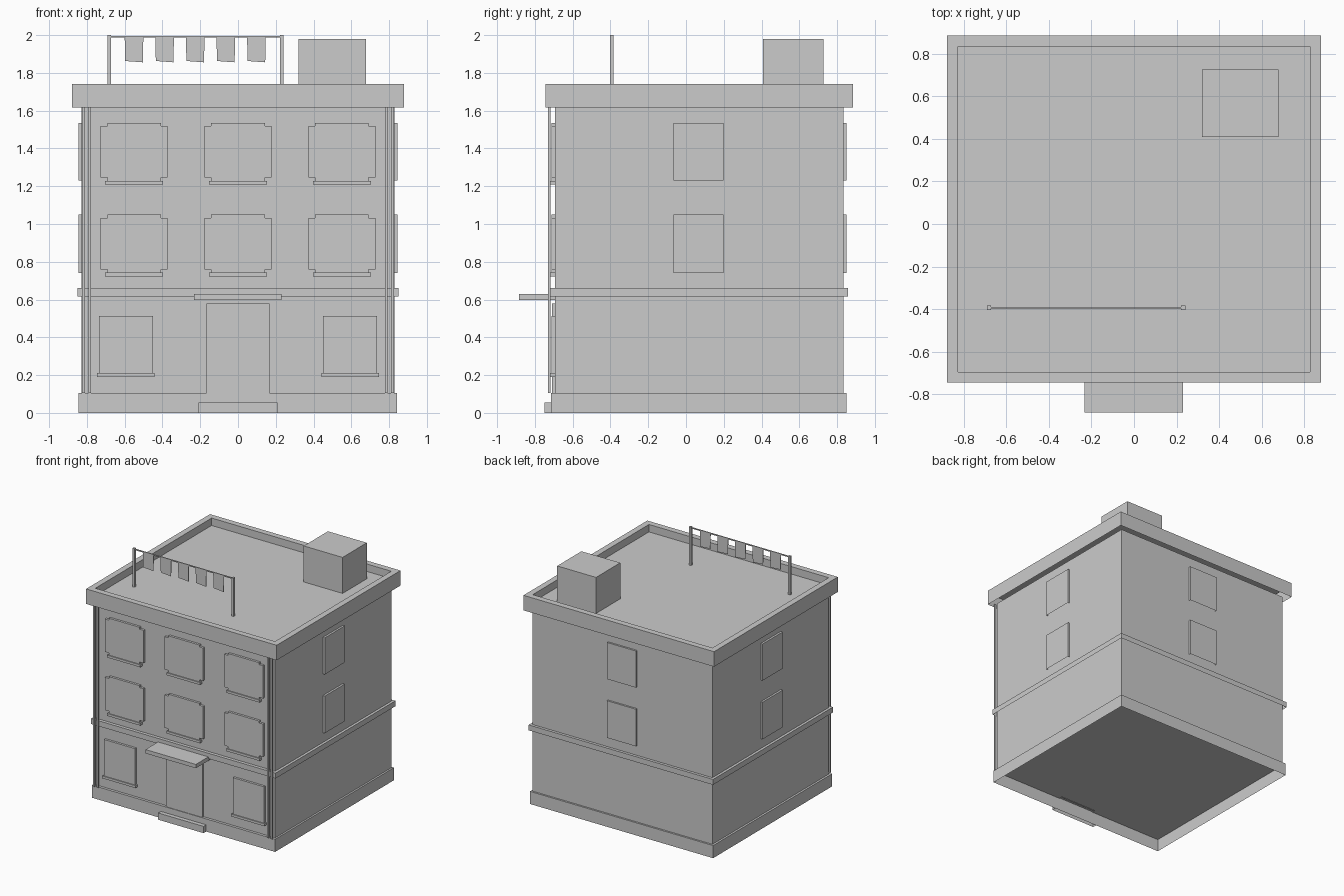
import bpy, bmesh, math

if "Cube" in bpy.data.objects:
    bpy.data.objects.remove(bpy.data.objects["Cube"])

grey = bpy.data.materials.new("plain_grey")
grey.diffuse_color = (0.6, 0.6, 0.6, 1)
grey.use_nodes = True
grey.node_tree.nodes["Principled BSDF"].inputs["Base Color"].default_value = grey.diffuse_color

FRONT, BACK, SIDE, ROOF = -0.693, 0.835, 0.828, 1.68


def finish(name, bm):
    me = bpy.data.meshes.new(name)
    bm.to_mesh(me)
    bm.free()
    me.materials.append(grey)
    ob = bpy.data.objects.new(name, me)
    bpy.context.collection.objects.link(ob)
    return ob


def box(name, x0, x1, y0, y1, z0, z1, bottom=False):
    """Box between limits; open underneath unless bottom is set."""
    bm = bmesh.new()
    bmesh.ops.create_cube(bm, size=1)
    for v in bm.verts:
        v.co = (x1 if v.co.x > 0 else x0, y1 if v.co.y > 0 else y0, z1 if v.co.z > 0 else z0)
    bm.normal_update()
    if not bottom:
        low = min(bm.faces, key=lambda f: f.calc_center_median().z)
        bmesh.ops.delete(bm, geom=[low], context='FACES')
    return finish(name, bm)


def plate(name, pts, y0, y1):
    """Extrude an x-z outline from y0 to y1."""
    bm = bmesh.new()
    f = bm.faces.new([bm.verts.new((x, y0, z)) for x, z in pts])
    r = bmesh.ops.extrude_face_region(bm, geom=[f])
    for v in r["geom"]:
        if isinstance(v, bmesh.types.BMVert):
            v.co.y = y1
    bmesh.ops.recalc_face_normals(bm, faces=bm.faces)
    return finish(name, bm)


# main masses
box("walls", -SIDE, SIDE, FRONT, BACK, 0.105, 1.62)
box("plinth", -0.845, 0.843, -0.715, 0.85, 0, 0.105)
box("belt_course", -0.85, 0.85, -0.72, 0.858, 0.615, 0.66)

# open-bottomed roof with a sunken deck inside the parapet
roof = box("roof_parapet", -0.878, 0.878, -0.745, 0.885, 1.617, 1.742)
bm = bmesh.new()
bm.from_mesh(roof.data)
top = max(bm.faces, key=lambda f: f.calc_center_median().z)
bmesh.ops.inset_region(bm, faces=[top], thickness=0.05, use_even_offset=True)
deck = bmesh.ops.extrude_face_region(bm, geom=[top])
for v in deck["geom"]:
    if isinstance(v, bmesh.types.BMVert):
        v.co.z = ROOF
bmesh.ops.delete(bm, geom=[top], context='FACES')
bm.to_mesh(roof.data)
bm.free()

# rooftop hut
box("roof_hut", 0.32, 0.678, 0.408, 0.727, ROOF, 1.98)

# washing line
for x in (-0.682, 0.232):
    box("line_post", x - 0.01, x + 0.01, -0.403, -0.383, ROOF, 2.0)
box("washing_line", -0.682, 0.232, -0.397, -0.389, 1.987, 1.996, True)
for i in range(5):
    x = -0.6 + i * 0.162
    plate("cloth", [(x, 1.99), (x + 0.099, 1.99), (x + 0.096, 1.856), (x + 0.003, 1.863)], -0.395, -0.391)

# door, canopy and step
box("door", -0.168, 0.168, -0.71, FRONT + 0.01, 0.1, 0.578)
box("canopy", -0.233, 0.231, -0.885, FRONT + 0.01, 0.598, 0.63)
box("step", -0.21, 0.208, -0.75, -0.715, 0, 0.056)

# upper front windows with notched corners, and sills
for z in (0.742, 1.228):
    for x in (-0.55, 0, 0.55):
        a, b, t = 0.178, 0.142, 0.307
        pts = [(-a, 0.018), (-b, 0.018), (-b, 0), (b, 0), (b, 0.018), (a, 0.018),
               (a, t - 0.016), (b, t - 0.016), (b, t), (-b, t), (-b, t - 0.016), (-a, t - 0.016)]
        plate("front_window", [(x + px, z + pz) for px, pz in pts], -0.712, FRONT + 0.01)
        box("window_sill", x - 0.153, x + 0.153, -0.72, FRONT + 0.01, z - 0.02, z)

# ground floor windows
for s in (-1, 1):
    x = s * 0.594
    box("ground_window", x - 0.143, x + 0.143, -0.712, FRONT + 0.01, 0.21, 0.513)
    box("ground_sill", x - 0.153, x + 0.153, -0.72, FRONT + 0.01, 0.19, 0.21)

# side and back windows
for z0, z1 in ((0.741, 1.05), (1.23, 1.535)):
    for s in (-1, 1):
        xs = sorted((s * (SIDE - 0.01), s * 0.845))
        box("side_window", xs[0], xs[1], -0.065, 0.198, z0, z1)
    box("back_window", -0.133, 0.133, BACK - 0.01, 0.85, z0, z1)

# square drain pipes at the front corners
for s in (-1, 1):
    for x in (0.785, 0.818):
        box("drain_pipe", s * x - 0.007, s * x + 0.007, -0.731, -0.717, 0.105, 1.63)
